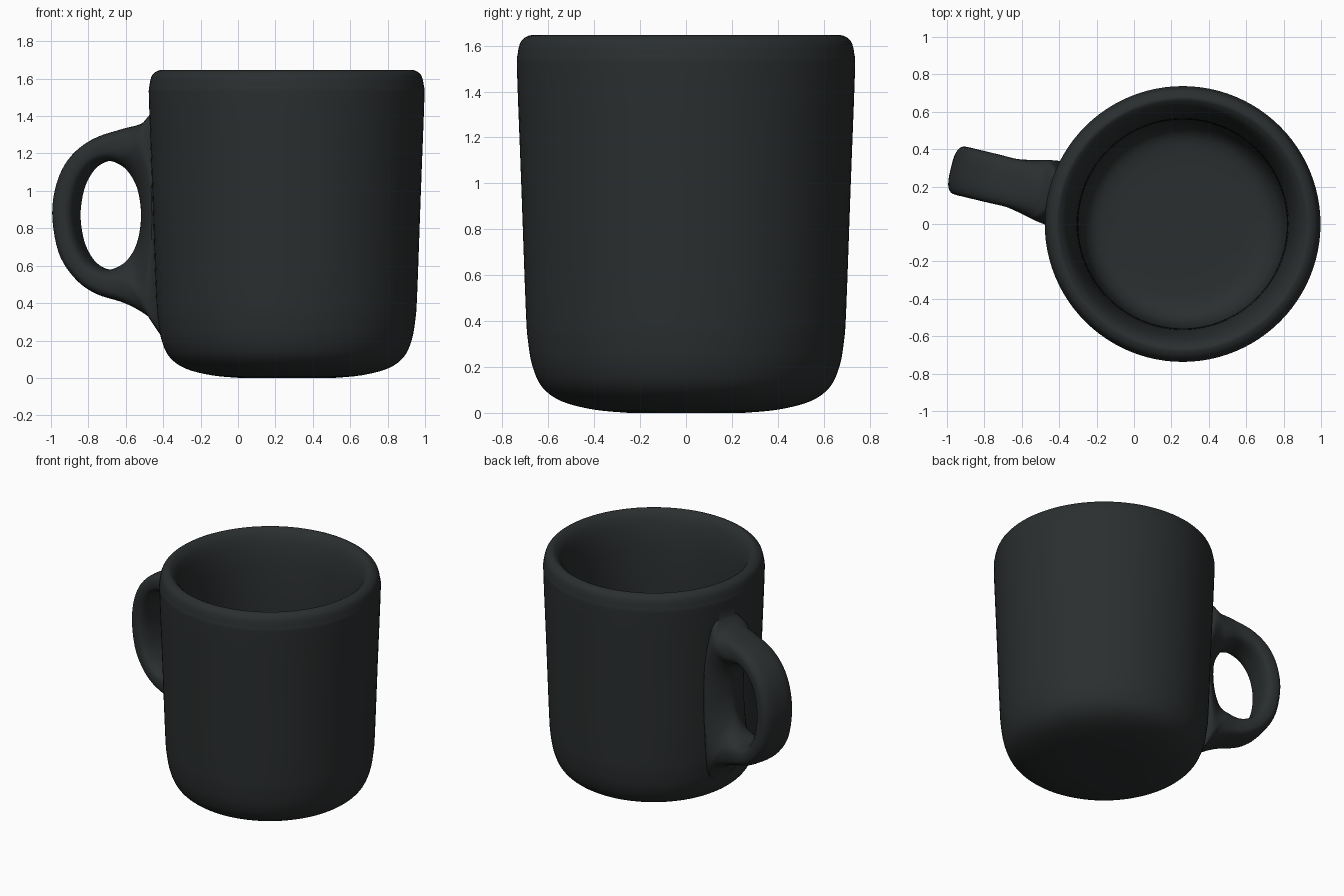
import bpy, bmesh, math
from mathutils import Vector

if "Cube" in bpy.data.objects:
    bpy.data.objects.remove(bpy.data.objects["Cube"])

CX = 0.26                       # mug axis
TURN = math.radians(180 - 13.5)  # handle direction


def smooth_path(pts, n, closed=False):
    """Catmull-Rom curve through the points, n steps per span."""
    pts = [Vector(p) for p in pts]
    m = len(pts)
    get = (lambda i: pts[i % m]) if closed else (lambda i: pts[max(0, min(m - 1, i))])
    out = []
    for i in range(m if closed else m - 1):
        a, b, c, d = (get(i + k) for k in (-1, 0, 1, 2))
        for k in range(n):
            t = k / n
            out.append(0.5 * (2 * b + (c - a) * t + (2 * a - 5 * b + 4 * c - d) * t * t
                              + (3 * b - a - 3 * c + d) * t ** 3))
    if not closed:
        out.append(pts[-1])
    return out


def make_object(name, bm):
    bmesh.ops.recalc_face_normals(bm, faces=bm.faces)
    mesh = bpy.data.meshes.new(name)
    bm.to_mesh(mesh)
    bm.free()
    ob = bpy.data.objects.new(name, mesh)
    bpy.context.collection.objects.link(ob)
    return ob


def bridge(bm, rings, closed):
    """Quads between successive closed rings of vertices."""
    for i in range(len(rings) if closed else len(rings) - 1):
        a, b = rings[i], rings[(i + 1) % len(rings)]
        for j in range(len(a)):
            k = (j + 1) % len(a)
            bm.faces.new((a[j], a[k], b[k], b[j]))


# Cup: turned outer wall, rounded lip, inner wall and floor
profile = [(0.25, 0.0), (0.40, 0.014), (0.54, 0.05), (0.625, 0.11), (0.668, 0.20),
           (0.688, 0.31), (0.698, 0.45), (0.718, 1.0), (0.736, 1.48), (0.734, 1.56),
           (0.718, 1.62), (0.68, 1.645), (0.655, 1.636), (0.625, 1.60), (0.597, 1.52),
           (0.575, 1.38), (0.56, 1.1), (0.556, 0.5), (0.545, 0.32), (0.51, 0.22),
           (0.43, 0.17), (0.25, 0.16)]
bm = bmesh.new()
SEG = 96
rings = [[bm.verts.new((CX + p.x * math.cos(math.tau * j / SEG),
                        p.x * math.sin(math.tau * j / SEG), max(p.y, 0)))
          for j in range(SEG)] for p in smooth_path(profile, 4)]
bridge(bm, rings, False)
bm.faces.new(rings[0])
bm.faces.new(rings[-1])
mug = make_object("mug", bm)

# Handle: closed loop around an oval hole; (angle, outer distance, outer height)
stations = [(0, 1.275, 0.88), (25, 1.245, 1.06), (45, 1.17, 1.19), (65, 1.05, 1.28),
            (90, 0.90, 1.33), (115, 0.78, 1.365), (135, 0.69, 1.44), (155, 0.61, 1.2),
            (180, 0.60, 0.87), (205, 0.60, 0.6), (225, 0.635, 0.2), (245, 0.735, 0.315),
            (270, 0.87, 0.395), (295, 1.04, 0.45), (315, 1.155, 0.535), (335, 1.24, 0.67)]
rows = []
for ang, u, z in stations:
    a = math.radians(ang)
    root = min(1, max(0, (abs(ang - 180) - 35) / 50))   # 0 at the cup, 1 on the grip
    rows.append((u, z, 0.973 + 0.174 * math.cos(a), 0.87 + 0.29 * math.sin(a),
                 0.175 - 0.043 * root, 1.4 + 1.6 * root))
bm = bmesh.new()
rings = []
out_dir = Vector((math.cos(TURN), math.sin(TURN), 0))
side_dir = Vector((-math.sin(TURN), math.cos(TURN), 0))
for ou, oz, iu, iz, width, power in smooth_path(rows, 5, True):
    ring = []
    for j in range(32):
        c, s = math.cos(math.tau * j / 32), math.sin(math.tau * j / 32)
        t = math.copysign(abs(c) ** (2 / power), c)
        v = math.copysign(abs(s) ** (2 / power), s) * width
        u = (ou + iu) / 2 + t * (ou - iu) / 2
        z = (oz + iz) / 2 + t * (oz - iz) / 2
        ring.append(bm.verts.new(Vector((CX, 0, z)) + out_dir * u + side_dir * v))
    rings.append(ring)
bridge(bm, rings, True)
handle = make_object("handle", bm)

# Fuse handle and cup
mod = mug.modifiers.new("join_handle", 'BOOLEAN')
mod.operation, mod.solver, mod.object = 'UNION', 'EXACT', handle
bpy.context.view_layer.objects.active = mug
mug.select_set(True)
bpy.ops.object.modifier_apply(modifier=mod.name)
bpy.data.objects.remove(handle)
bpy.ops.object.shade_smooth_by_angle(angle=math.radians(50))

# Dark glaze
glaze = bpy.data.materials.new("dark_glaze")
glaze.diffuse_color = (0.024, 0.028, 0.029, 1)
glaze.use_nodes = True
glaze.node_tree.nodes["Principled BSDF"].inputs["Base Color"].default_value = glaze.diffuse_color
mug.data.materials.clear()
mug.data.materials.append(glaze)
